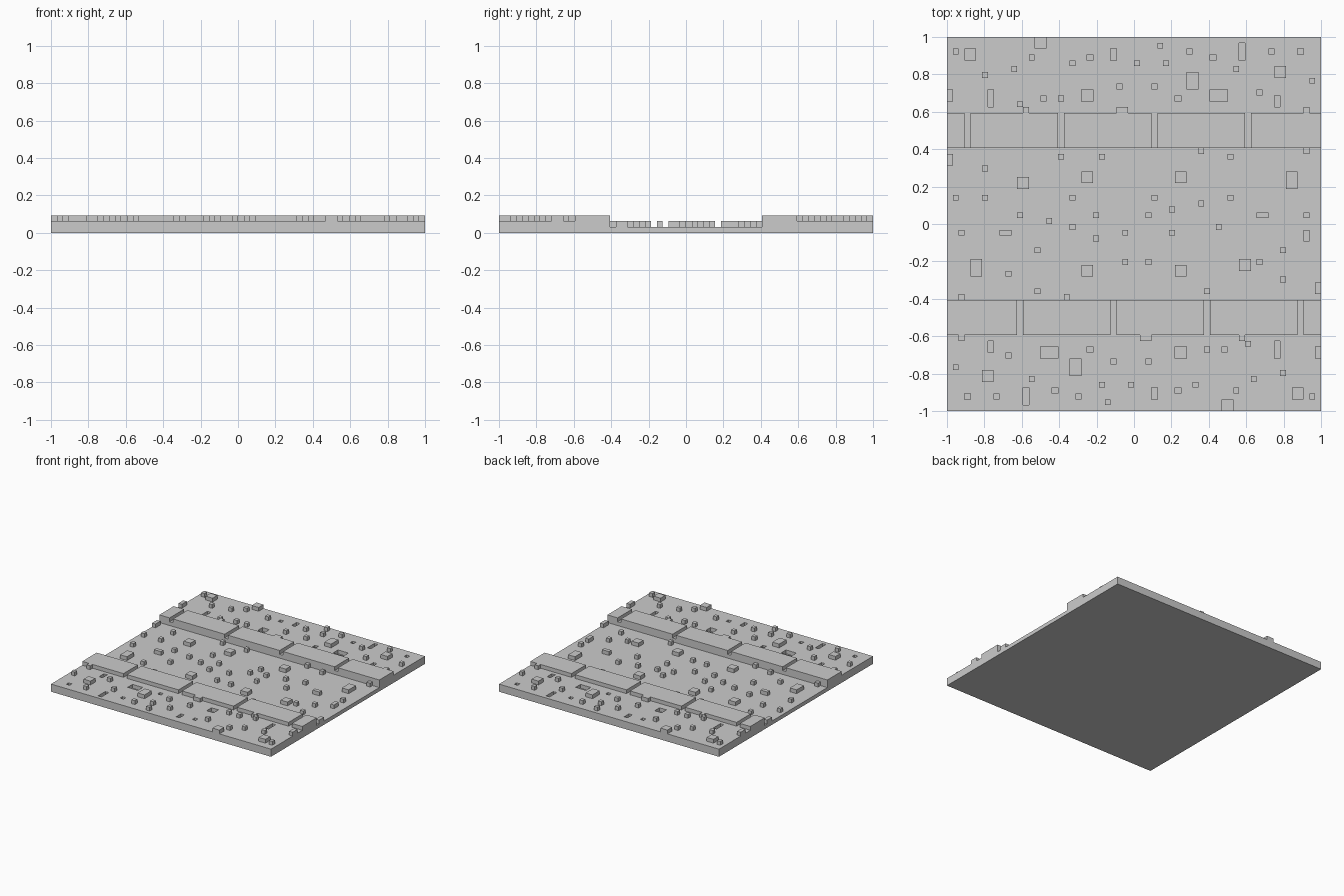
import bpy
import bmesh

CELL = 1 / 32      # all parts follow a square grid of this pitch
COUNT = 64         # cells along each side

if "Cube" in bpy.data.objects:
    bpy.data.objects.remove(bpy.data.objects["Cube"], do_unlink=True)

stone_grey = bpy.data.materials.new("stone_grey")
stone_grey.use_nodes = True
stone_grey.diffuse_color = (0.6, 0.6, 0.6, 1)
stone_grey.node_tree.nodes["Principled BSDF"].inputs["Base Color"].default_value = (0.6, 0.6, 0.6, 1)


def finish(name, bm):
    """Turn a bmesh into a flat shaded grey object."""
    bmesh.ops.recalc_face_normals(bm, faces=bm.faces)
    mesh = bpy.data.meshes.new(name)
    bm.to_mesh(mesh)
    bm.free()
    mesh.materials.append(stone_grey)
    obj = bpy.data.objects.new(name, mesh)
    bpy.context.scene.collection.objects.link(obj)
    return obj


def add_block(bm, area, low, high):
    """Add a box over an area of cells (column, row from the back, width, depth)."""
    col, row, width, depth = area
    verts = bmesh.ops.create_cube(bm, size=1)["verts"]
    for v in verts:
        v.co.x = (col + width * (v.co.x + 0.5)) * CELL - 1
        v.co.y = 1 - (row + depth * (v.co.y + 0.5)) * CELL
        v.co.z = (high if v.co.z > 0 else low) * CELL


def blocks(name, areas, low, high):
    bm = bmesh.new()
    for area in areas:
        add_block(bm, area, low, high)
    return finish(name, bm)


def sized(cells, width=1, depth=1):
    return [(col, row, width, depth) for col, row in cells]


def turned(areas):
    """The same areas after a half turn of the tile."""
    return [(COUNT - c - w, COUNT - r - d, w, d) for c, r, w, d in areas]


def both_ways(areas):
    return areas + turned(areas)


# Ground: a sunken road between two raised verges, as one extruded profile
ROAD_EDGE = 13
outline = [(-32, 0), (32, 0), (32, 2), (ROAD_EDGE, 2), (ROAD_EDGE, 1),
           (-ROAD_EDGE, 1), (-ROAD_EDGE, 2), (-32, 2)]
bm = bmesh.new()
end = bm.faces.new([bm.verts.new((-1, y * CELL, z * CELL)) for y, z in outline])
side = bmesh.ops.extrude_face_region(bm, geom=[end])["geom"]
bmesh.ops.translate(bm, vec=(2, 0, 0),
                    verts=[v for v in side if isinstance(v, bmesh.types.BMVert)])
ground = finish("ground", bm)

# Pits sunk into the verges
pits = (sized([(24, 3), (45, 3), (60, 2), (39, 10)])
        + sized([(28, 2), (56, 10)], depth=2)
        + sized([(50, 1), (7, 9)], depth=3)
        + sized([(23, 9)], 2, 2)
        + sized([(45, 9)], 3, 2))
cutter = blocks("pit_cutter", both_ways(pits), 1, 3)
cutter.hide_render = True
cut = ground.modifiers.new("pits", "BOOLEAN")
cut.operation = "DIFFERENCE"
cut.solver = "EXACT"
cut.object = cutter
bpy.context.view_layer.objects.active = ground
bpy.ops.object.modifier_apply(modifier=cut.name)
bpy.data.objects.remove(cutter, do_unlink=True)

# Kerbs: long blocks with a one cell joint between them
KERB_ROW, KERB_DEPTH = 13, 6
joints = [-1, 3, 19, 35, 51, COUNT]
kerb = [(a + 1, KERB_ROW, b - a - 1, KERB_DEPTH) for a, b in zip(joints, joints[1:])]
blocks("back_kerb", kerb, 2, 3)
blocks("front_kerb", turned(kerb), 2, 3)

# Stones standing on the verges
verge_stones = (sized([(1, 2), (14, 3), (11, 5), (6, 6), (21, 4), (32, 4), (36, 1),
                       (37, 4), (41, 2), (49, 5), (55, 2), (62, 7), (35, 8), (29, 8),
                       (19, 10), (16, 10), (12, 11), (13, 12), (53, 9), (61, 12)])
                + sized([(3, 2), (15, 0), (56, 5)], 2, 2)
                + sized([(41, 6)], 2, 3)
                + sized([(0, 9)], depth=2)
                + sized([(29, 12)], width=2))
blocks("back_verge_stones", verge_stones, 2, 3)
blocks("front_verge_stones", turned(verge_stones), 2, 3)

# Stones standing on the road, most of them repeated by a half turn
paired = (sized([(6, 22), (19, 20), (48, 20), (61, 19), (43, 19), (48, 27), (6, 27),
                 (61, 30), (38, 29), (17, 31), (25, 30)])
          + sized([(12, 24), (23, 23), (39, 23)], 2, 2)
          + sized([(58, 23)], 2, 3)
          + sized([(0, 20)], depth=2)
          + sized([(53, 30)], width=2))
single = (sized([(1, 27), (21, 27), (35, 27), (43, 28), (12, 30), (34, 30), (26, 20),
                 (21, 32), (30, 33), (30, 38), (34, 38), (10, 40), (53, 38)])
          + sized([(61, 33)], depth=2))
blocks("road_stones", both_ways(paired) + single, 1, 2)
